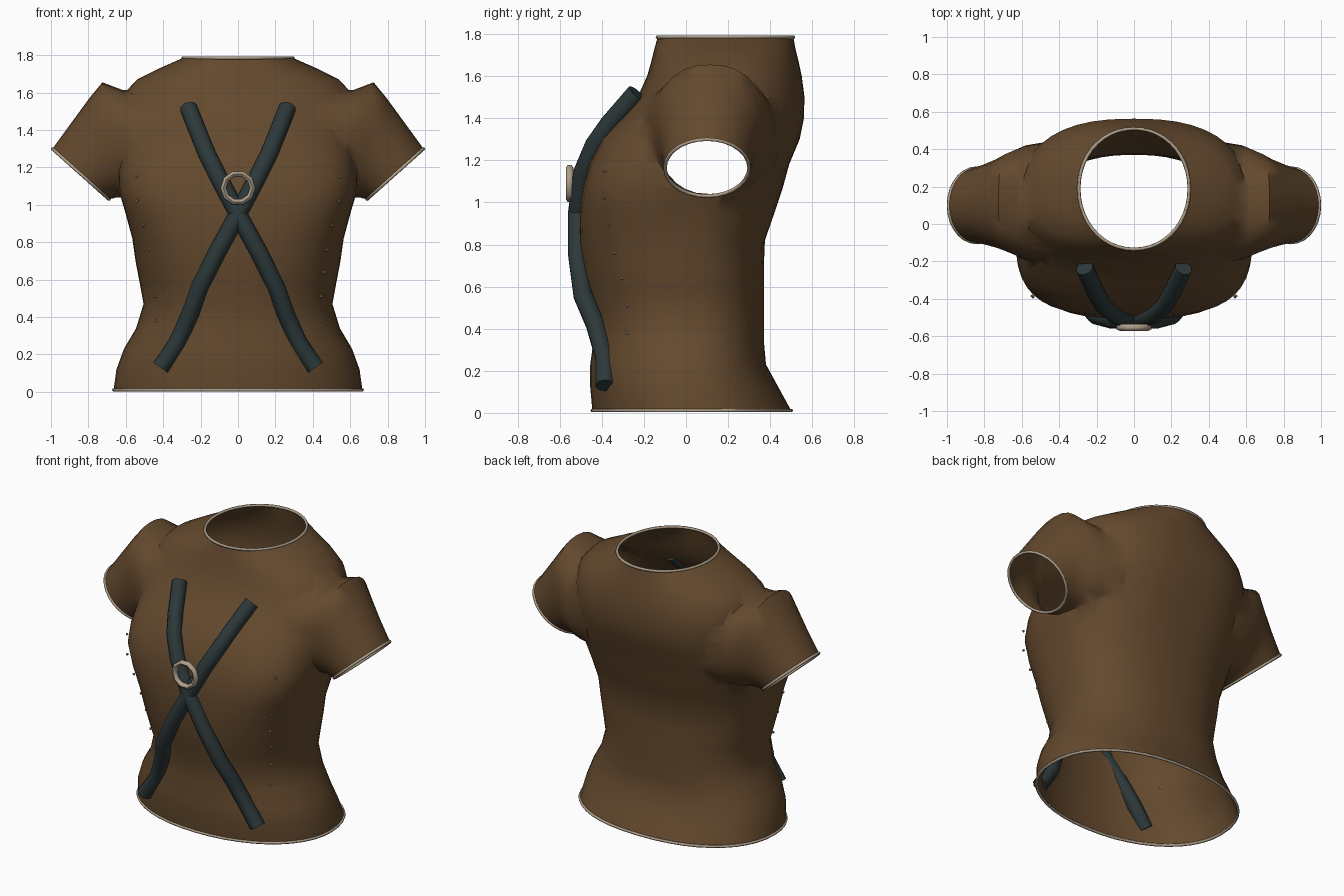
import bpy, bmesh, math
from mathutils import Vector

if "Cube" in bpy.data.objects:
    bpy.data.objects.remove(bpy.data.objects["Cube"])


def material(name, rgb):
    m = bpy.data.materials.new(name)
    m.diffuse_color = (*rgb, 1)
    m.use_nodes = True
    m.node_tree.nodes["Principled BSDF"].inputs["Base Color"].default_value = m.diffuse_color
    return m


BROWN = material("brown cloth", (0.127, 0.067, 0.027))
SLATE = material("slate strap", (0.026, 0.040, 0.042))
BEIGE = material("beige trim", (0.42, 0.34, 0.25))
SIDES = 44


def add_object(name, bm, mat):
    bmesh.ops.recalc_face_normals(bm, faces=bm.faces[:])
    mesh = bpy.data.meshes.new(name)
    bm.to_mesh(mesh)
    bm.free()
    mesh.materials.append(mat)
    ob = bpy.data.objects.new(name, mesh)
    bpy.context.collection.objects.link(ob)
    return ob


def smooth(ob, angle=62):
    bpy.ops.object.select_all(action='DESELECT')
    ob.select_set(True)
    bpy.context.view_layer.objects.active = ob
    bpy.ops.object.shade_smooth_by_angle(angle=math.radians(angle))


def loft(name, rings):
    """Closed solid through a list of point rings."""
    bm = bmesh.new()
    rows = [[bm.verts.new(p) for p in ring] for ring in rings]
    for a, b in zip(rows, rows[1:]):
        n = len(a)
        for i in range(n):
            bm.faces.new((a[i], a[(i + 1) % n], b[(i + 1) % n], b[i]))
    bm.faces.new(rows[0])
    bm.faces.new(rows[-1])
    return add_object(name, bm, BROWN)


def tube(name, pts, radius, mat, cyclic=False, res=2):
    cu = bpy.data.curves.new(name, 'CURVE')
    cu.dimensions = '3D'
    cu.bevel_depth = radius
    cu.bevel_resolution = res
    cu.use_fill_caps = True
    sp = cu.splines.new('POLY')
    sp.points.add(len(pts) - 1)
    for q, p in zip(sp.points, pts):
        q.co = (*p, 1)
    sp.use_cyclic_u = cyclic
    cu.materials.append(mat)
    ob = bpy.data.objects.new(name, cu)
    bpy.context.collection.objects.link(ob)
    bpy.ops.object.select_all(action='DESELECT')
    ob.select_set(True)
    bpy.context.view_layer.objects.active = ob
    bpy.ops.object.convert(target='MESH')
    smooth(bpy.context.object)


def power(v, p):
    return math.copysign(abs(v) ** p, v)


def body_ring(z, rx, front, back, cy, p, pb):
    """Rounded cross-section; p and pb set how square front and back are."""
    pts = []
    for i in range(SIDES):
        t = 2 * math.pi * i / SIDES
        c, s = math.cos(t), math.sin(t)
        e = p if s < 0 else pb
        ry = cy - front if s < 0 else back - cy
        pts.append(Vector((rx * power(c, e), cy + ry * power(s, e), z)))
    return pts


def sleeve_ring(side, xt, zt, xb, zb, cy, ry, p):
    top, bot = Vector((xt, cy, zt)), Vector((xb, cy, zb))
    mid, half = (top + bot) / 2, (top - bot) / 2
    pts = []
    for i in range(28):
        t = 2 * math.pi * i / 28
        v = mid + half * power(math.cos(t), p) + Vector((0, ry * power(math.sin(t), p), 0))
        pts.append(Vector((v.x * side, v.y, v.z)))
    return pts


# torso sections: height, half width, front, back, middle y, squareness
body = [body_ring(*r) for r in (
    (0.011, 0.665, -0.445, 0.50, 0.02, 0.95, 0.9),
    (0.12, 0.65, -0.455, 0.44, 0.0, 0.94, 0.9),
    (0.23, 0.61, -0.455, 0.38, 0.0, 0.92, 0.88),
    (0.34, 0.545, -0.44, 0.37, 0.0, 0.90, 0.85),
    (0.47, 0.505, -0.45, 0.37, 0.0, 0.87, 0.85),
    (0.58, 0.525, -0.475, 0.37, 0.0, 0.83, 0.85),
    (0.70, 0.548, -0.495, 0.37, 0.0, 0.78, 0.85),
    (0.82, 0.565, -0.505, 0.375, 0.0, 0.72, 0.85),
    (0.95, 0.60, -0.505, 0.42, 0.0, 0.64, 0.85),
    (1.07, 0.635, -0.49, 0.46, 0.0, 0.60, 0.83),
    (1.18, 0.64, -0.46, 0.49, 0.03, 0.62, 0.8),
    (1.30, 0.63, -0.405, 0.54, 0.05, 0.69, 0.79),
    (1.40, 0.62, -0.315, 0.56, 0.08, 0.76, 0.78),
    (1.50, 0.62, -0.23, 0.563, 0.10, 0.80, 0.80),
    (1.60, 0.605, -0.185, 0.55, 0.12, 0.85, 0.88),
    (1.67, 0.54, -0.165, 0.535, 0.14, 0.92, 0.95),
    (1.73, 0.42, -0.15, 0.52, 0.17, 0.95, 0.98),
    (1.785, 0.295, -0.135, 0.51, 0.19, 0.98, 0.98))]
shirt = loft("shirt", body)

# short sleeves: top x, z, bottom x, z, middle y, half depth, squareness
cuffs = []
for side in (-1, 1):
    rings = [sleeve_ring(side, *r) for r in (
        (0.44, 1.60, 0.42, 1.03, 0.11, 0.335, 0.85),
        (0.62, 1.615, 0.54, 1.035, 0.115, 0.305, 0.85),
        (0.725, 1.655, 0.62, 1.04, 0.115, 0.265, 0.85),
        (0.795, 1.57, 0.65, 1.04, 0.11, 0.24, 0.9),
        (0.89, 1.44, 0.667, 1.035, 0.105, 0.218, 0.95),
        (0.992, 1.30, 0.69, 1.03, 0.10, 0.20, 1.0))]
    cuffs.append(rings[-1])
    sleeve = loft("sleeve_helper", rings)
    mod = shirt.modifiers.new("join", 'BOOLEAN')
    mod.operation = 'UNION'
    mod.solver = 'EXACT'
    mod.object = sleeve
    bpy.context.view_layer.objects.active = shirt
    bpy.ops.object.modifier_apply(modifier=mod.name)
    bpy.data.objects.remove(sleeve)

# open the neck, hem and cuffs
bm = bmesh.new()
bm.from_mesh(shirt.data)
planes = []
for ring in (body[0], body[-1], *cuffs):
    n = (ring[7] - ring[0]).cross(ring[14] - ring[7]).normalized()
    planes.append((ring[0], n))
caps = [f for f in bm.faces if any(
    all(abs((v.co - o).dot(n)) < 0.002 for v in f.verts) for o, n in planes)]
bmesh.ops.delete(bm, geom=caps, context='FACES')
bm.to_mesh(shirt.data)
bm.free()
smooth(shirt, 60)

# edge trims
for name, ring in (("hem_trim", body[0]), ("neck_trim", body[-1]),
                   ("left_cuff_trim", cuffs[0]), ("right_cuff_trim", cuffs[1])):
    tube(name, ring, 0.009, BEIGE, True, 1)

# crossed straps and side studs
strap = ((0.265, -0.235, 1.52), (0.205, -0.365, 1.37), (0.165, -0.435, 1.27),
         (0.10, -0.49, 1.14), (0.0, -0.515, 0.95), (-0.11, -0.515, 0.75),
         (-0.205, -0.49, 0.56), (-0.255, -0.43, 0.42), (-0.325, -0.385, 0.26),
         (-0.415, -0.385, 0.13))
studs = ((0.545, -0.385, 1.15), (0.54, -0.39, 1.02), (0.505, -0.37, 0.89),
         (0.475, -0.34, 0.76), (0.46, -0.305, 0.64), (0.445, -0.28, 0.51),
         (0.44, -0.28, 0.38))
for side, label in ((1, "right"), (-1, "left")):
    tube(label + "_strap", [(x * side, y, z) for x, y, z in strap], 0.047, SLATE, res=3)
    bm = bmesh.new()
    for x, y, z in studs:
        made = bmesh.ops.create_icosphere(bm, subdivisions=1, radius=0.009)
        bmesh.ops.translate(bm, verts=made["verts"], vec=(x * side, y, z))
    add_object(label + "_studs", bm, BEIGE)

# buckle ring where the straps meet
tube("buckle_ring", [(0.078 * math.cos(i * math.pi / 5), -0.553,
                      1.09 + 0.078 * math.sin(i * math.pi / 5)) for i in range(10)],
     0.018, BEIGE, True, 1)
